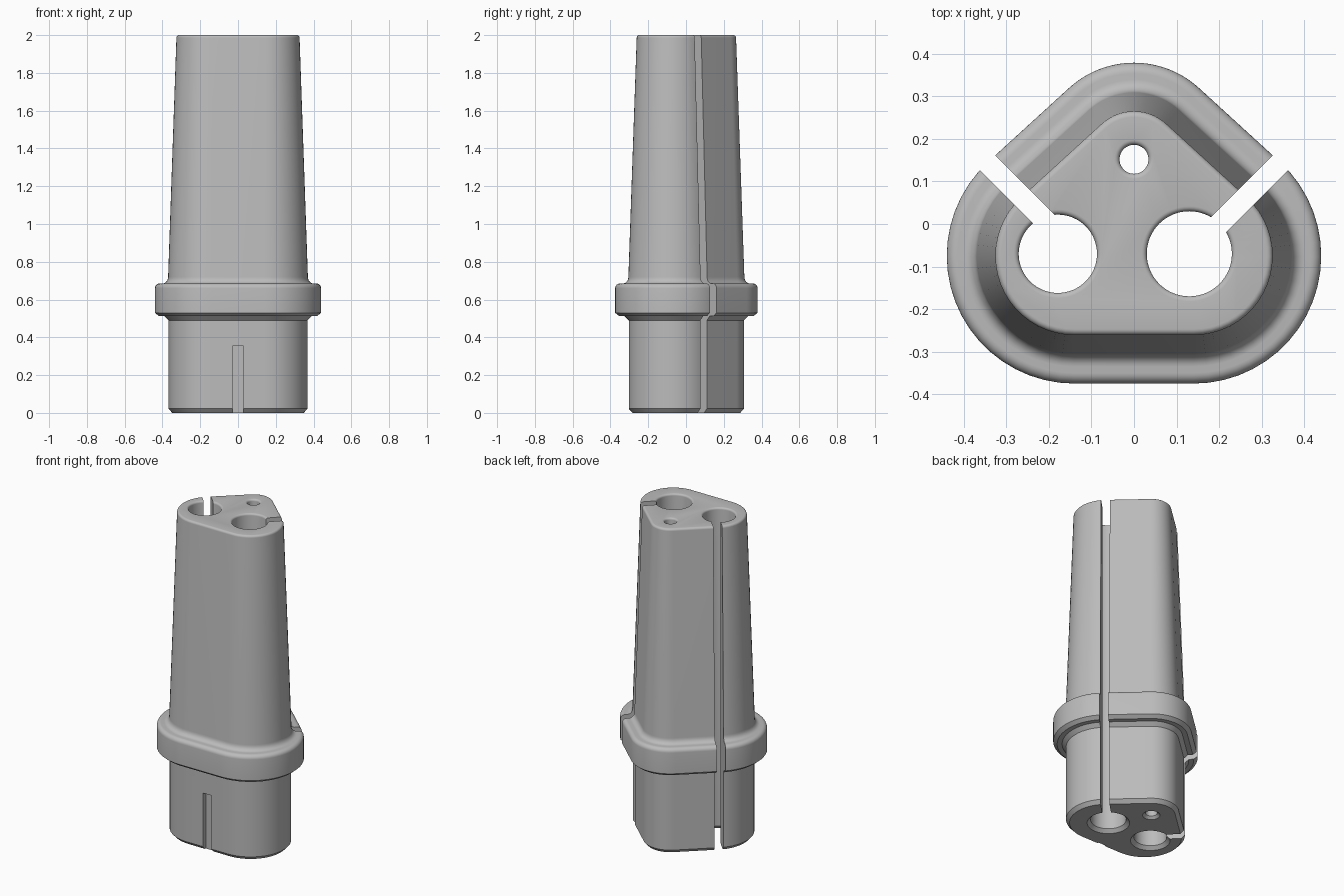
import bpy, bmesh, math
from mathutils import Vector, Matrix

if "Cube" in bpy.data.objects:
    bpy.data.objects.remove(bpy.data.objects["Cube"], do_unlink=True)

grey = bpy.data.materials.new("plain grey")
grey.use_nodes = True
grey.diffuse_color = (0.5, 0.5, 0.5, 1)
grey.node_tree.nodes["Principled BSDF"].inputs["Base Color"].default_value = (0.5, 0.5, 0.5, 1)


def outline(offset, steps=20):
    """Rounded triangle around three circles, grown or shrunk by offset."""
    tilt = math.radians(47.7)
    corners = [((0.14, -0.075), 0.30, -math.pi / 2, tilt),
               ((0, 0.153), 0.226, tilt, math.pi - tilt),
               ((-0.14, -0.075), 0.30, math.pi - tilt, math.pi * 1.5)]
    points = []
    for (cx, cy), r, a0, a1 in corners:
        for i in range(steps + 1):
            a = a0 + (a1 - a0) * i / steps
            points.append((cx + (r + offset) * math.cos(a), cy + (r + offset) * math.sin(a)))
    return points


def circle(x, y, r, steps=64):
    return [(x + r * math.cos(2 * math.pi * i / steps), y + r * math.sin(2 * math.pi * i / steps))
            for i in range(steps)]


def arc(r0, z0, r1, z1, bulge_out, steps=6):
    """Quarter round between two (offset, height) points."""
    pts = []
    for i in range(steps + 1):
        a = math.pi / 2 * i / steps
        s, c = math.sin(a), math.cos(a)
        u, v = (1 - c, s) if bulge_out else (s, 1 - c)
        pts.append((r0 + (r1 - r0) * u, z0 + (z1 - z0) * v))
    return pts


def loft(name, rings):
    """Skin closed rings [(points, z)] and cap both ends."""
    bm = bmesh.new()
    loops = [[bm.verts.new((x, y, z)) for x, y in pts] for pts, z in rings]
    n = len(loops[0])
    for low, high in zip(loops, loops[1:]):
        for i in range(n):
            j = (i + 1) % n
            bm.faces.new((low[i], low[j], high[j], high[i]))
    bm.faces.new(loops[0][::-1])
    bm.faces.new(loops[-1])
    bmesh.ops.recalc_face_normals(bm, faces=bm.faces)
    return to_object(name, bm)


def to_object(name, bm):
    mesh = bpy.data.meshes.new(name)
    bm.to_mesh(mesh)
    bm.free()
    obj = bpy.data.objects.new(name, mesh)
    obj.data.materials.append(grey)
    bpy.context.collection.objects.link(obj)
    return obj


def box_cutter(name, size, matrix):
    bm = bmesh.new()
    bmesh.ops.create_cube(bm, size=1)
    bm.transform(matrix @ Matrix.Diagonal((*size, 1)))
    return to_object(name, bm)


def hole_cutter(name, x, y, r, flare):
    """Through bore with a chamfered mouth below and a rounded mouth above."""
    profile = [(r + flare, -0.05), (r + flare, 0), (r, flare)]
    profile += [(r + 0.012 * (1 - math.cos(a)), 1.988 + 0.012 * math.sin(a))
                for a in [math.pi / 2 * i / 5 for i in range(6)]]
    profile.append((r + 0.012, 2.05))
    return loft(name, [(circle(x, y, rad), z) for rad, z in profile])


# Body: plain foot, rounded collar, tapered upper sleeve
profile = [(-0.092, 0), (-0.072, 0.022), (-0.072, 0.49), (-0.05, 0.512), (-0.022, 0.512)]
profile += [(0, 0.53)]
profile += arc(0, 0.66, -0.025, 0.685, True)
profile += arc(-0.04, 0.685, -0.07, 0.72, False)
profile += arc(-0.114, 1.986, -0.128, 2.0, True)
body = loft("tapered_sleeve", [(outline(o), z) for o, z in profile])

# Bores, side slits and front key slot
cutters = [hole_cutter("right_bore", -0.179, -0.07, 0.092, 0.02),
           hole_cutter("left_bore", 0.13, -0.07, 0.10, 0.02),
           hole_cutter("small_bore", 0, 0.152, 0.034, 0.015)]
for name, start, angle in (("left_slit", (0.13, -0.07), 45), ("right_slit", (-0.155, -0.045), 135)):
    place = (Matrix.Translation((*start, 1)) @ Matrix.Rotation(math.radians(angle), 4, "Z")
             @ Matrix.Translation((0.3, 0, 0)))
    cutters.append(box_cutter(name, (0.6, 0.05, 2.4), place))
cutters.append(box_cutter("key_slot", (0.058, 0.1, 0.455), Matrix.Translation((0, -0.325, 0.1275))))

bpy.ops.object.select_all(action="DESELECT")
bpy.context.view_layer.objects.active = body
body.select_set(True)
for cutter in cutters:
    cutter.hide_render = True
    mod = body.modifiers.new(cutter.name, "BOOLEAN")
    mod.operation = "DIFFERENCE"
    mod.solver = "EXACT"
    mod.object = cutter
    bpy.ops.object.modifier_apply(modifier=mod.name)
    bpy.data.objects.remove(cutter, do_unlink=True)

bpy.ops.object.shade_smooth_by_angle(angle=math.radians(30))
